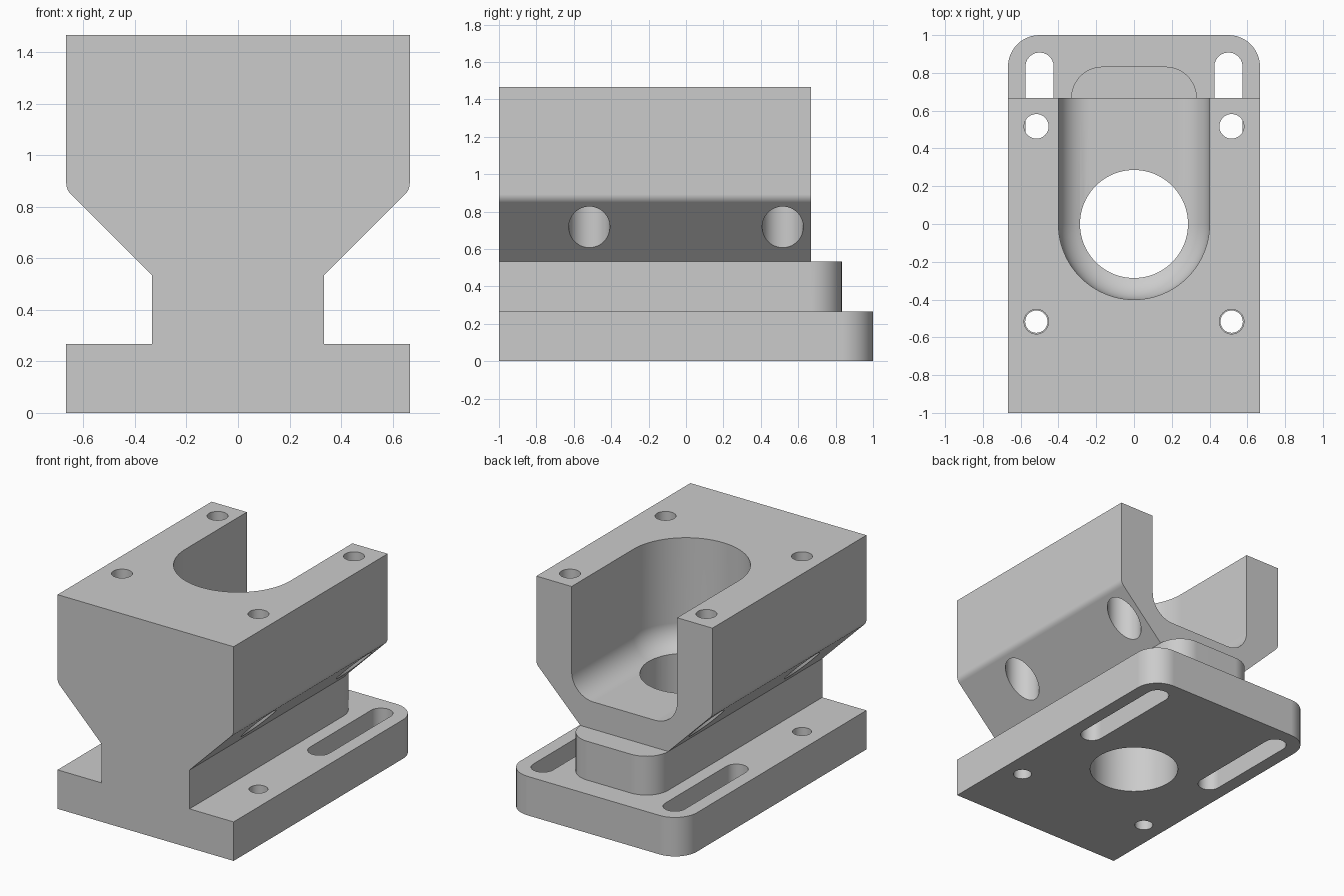
import bpy, bmesh
from math import sin, cos, pi, radians

cube = bpy.data.objects.get("Cube")
if cube:
    bpy.data.objects.remove(cube, do_unlink=True)

grey = bpy.data.materials.new("plain grey")
grey.use_nodes = True
COLOUR = (0.6, 0.6, 0.6, 1)
grey.diffuse_color = COLOUR
grey.node_tree.nodes["Principled BSDF"].inputs["Base Color"].default_value = COLOUR


def loft(name, rings):
    """Solid skinned through matching closed rings of points."""
    bm = bmesh.new()
    loops = [[bm.verts.new(p) for p in ring] for ring in rings]
    n = len(loops[0])
    for a, b in zip(loops, loops[1:]):
        for i in range(n):
            j = (i + 1) % n
            bm.faces.new((a[i], a[j], b[j], b[i]))
    bm.faces.new(loops[0][::-1])
    bm.faces.new(loops[-1])
    bmesh.ops.recalc_face_normals(bm, faces=bm.faces)
    mesh = bpy.data.meshes.new(name)
    bm.to_mesh(mesh)
    bm.free()
    mesh.materials.append(grey)
    ob = bpy.data.objects.new(name, mesh)
    bpy.context.collection.objects.link(ob)
    return ob


def prism(name, outline, z0, z1):
    return loft(name, [[(x, y, z) for x, y in outline] for z in (z0, z1)])


def arc(cx, cy, r, start, end, steps=12):
    angles = [radians(start + (end - start) * i / steps) for i in range(steps + 1)]
    return [(cx + r * cos(a), cy + r * sin(a)) for a in angles]


def rounded_back(w, front, back, r):
    """Plate outline with two rounded corners at the back."""
    return ([(-w, front), (w, front)] + arc(w - r, back - r, r, 0, 90)
            + arc(r - w, back - r, r, 90, 180))


def combine(target, other, operation):
    mod = target.modifiers.new("combine", "BOOLEAN")
    mod.operation = operation
    mod.solver = "EXACT"
    mod.object = other
    bpy.context.view_layer.objects.active = target
    bpy.ops.object.modifier_apply(modifier=mod.name)
    bpy.data.objects.remove(other, do_unlink=True)


def drill(target, x, y, r, z0, z1, steps=48):
    combine(target, prism("drill", arc(x, y, r, 0, 360, steps)[:-1], z0, z1), "DIFFERENCE")


W, NECK = 0.667, 0.333
BASE_TOP, NECK_TOP, TOP = 0.267, 0.533, 1.467
BACK = 0.667
POCKET_FLOOR, FILLET = 0.72, 0.165

# Stepped body: base plate, neck and flared upper block
body = prism("bracket_body", rounded_back(W, -1, 1, 0.167), 0, BASE_TOP)
neck = prism("neck", rounded_back(NECK, -1, 0.833, 0.167), BASE_TOP, NECK_TOP)
r = 0.06
shoulder = arc(W - r, W + 0.2 + r * 0.414, r, -45, 0, 6)
half = [(NECK, NECK_TOP)] + shoulder + [(W, TOP)]
section = half + [(-x, z) for x, z in reversed(half)]
upper = loft("upper_block", [[(x, y, z) for x, z in section] for y in (-1, BACK)])
combine(body, neck, "UNION")
combine(body, upper, "UNION")

# U-shaped pocket, open at the back, with a filleted floor
rings = []
for i in range(11):
    a = pi / 2 * i / 10
    w = 0.4 - FILLET * (1 - sin(a))
    z = POCKET_FLOOR + FILLET * (1 - cos(a))
    rings.append([(x, y, z) for x, y in arc(0, 0, w, 180, 360, 48) + [(w, 1.2), (-w, 1.2)]])
rings.append([(x, y, TOP + 0.2) for x, y, z in rings[-1]])
combine(body, loft("pocket", rings), "DIFFERENCE")

# Central bore
drill(body, 0, 0, 0.286, -0.1, 1.1, 96)

for side in (-1, 1):
    # Screw holes with counterbores rising from the sloped underside
    for y in (-0.517, 0.517):
        drill(body, side * 0.517, y, 0.065, 0.9, TOP + 0.1)
        drill(body, side * 0.517, y, 0.11, 0.45, 1.07)
    # Base holes at the front and slots at the back
    drill(body, side * 0.517, -0.517, 0.059, -0.1, 0.35)
    slot = arc(side * 0.5, 0.833, 0.075, 0, 180) + arc(side * 0.5, 0.17, 0.075, 180, 360)
    combine(body, prism("slot", slot, -0.1, 0.35), "DIFFERENCE")

# Smooth the curves, keep the edges crisp
bpy.ops.object.select_all(action="DESELECT")
body.select_set(True)
bpy.context.view_layer.objects.active = body
bpy.ops.object.shade_smooth_by_angle(angle=radians(30))
normals = body.modifiers.new("flat_face_normals", "WEIGHTED_NORMAL")
normals.keep_sharp = True
